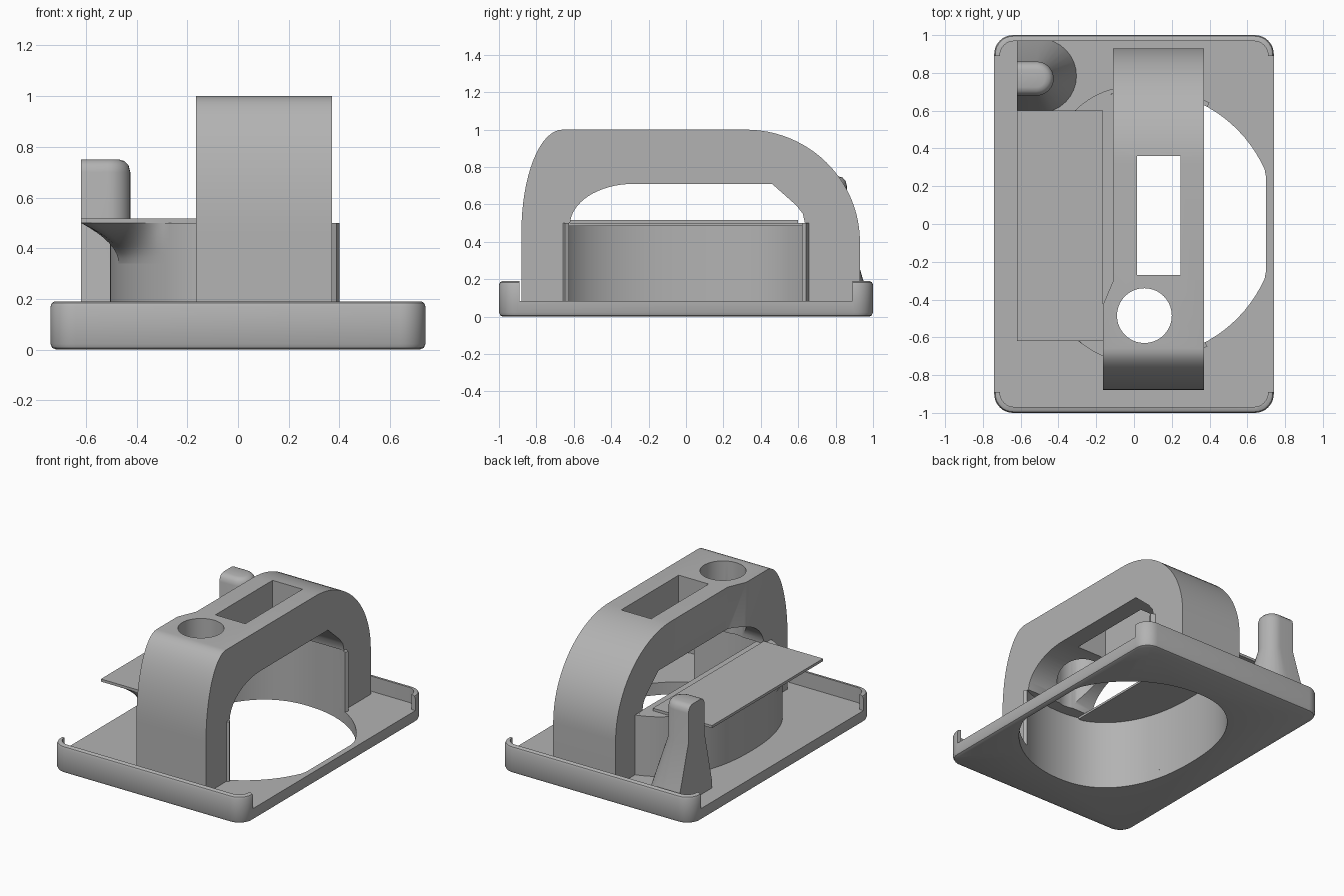
import bpy, bmesh
from math import cos, sin, pi, copysign

if "Cube" in bpy.data.objects:
    bpy.data.objects.remove(bpy.data.objects["Cube"], do_unlink=True)

grey = bpy.data.materials.new("plain grey")
grey.use_nodes = True
COLOUR = (0.45, 0.45, 0.45, 1)
grey.diffuse_color = COLOUR
grey.node_tree.nodes["Principled BSDF"].inputs["Base Color"].default_value = COLOUR


def finish(name, bm):
    bmesh.ops.recalc_face_normals(bm, faces=bm.faces)
    mesh = bpy.data.meshes.new(name)
    bm.to_mesh(mesh)
    bm.free()
    mesh.materials.append(grey)
    obj = bpy.data.objects.new(name, mesh)
    bpy.context.collection.objects.link(obj)
    return obj


def prism(name, outline, low, high, axis="z"):
    """Extrude a flat outline, (x, y) along z or (y, z) along x."""
    place = (lambda p, h: (p[0], p[1], h)) if axis == "z" else (lambda p, h: (h, p[0], p[1]))
    return loft(name, [[place(p, h) for p in outline] for h in (low, high)])


def loft(name, rings, closed=True):
    bm = bmesh.new()
    rows = [[bm.verts.new(p) for p in ring] for ring in rings]
    n = len(rows[0])
    for a, b in zip(rows, rows[1:]):
        for i in range(n if closed else n - 1):
            j = (i + 1) % n
            bm.faces.new((a[i], a[j], b[j], b[i]))
    if closed:
        bm.faces.new(rows[0])
        bm.faces.new(rows[-1])
    return finish(name, bm)


def box(name, x0, x1, y0, y1, z0, z1):
    return prism(name, [(x0, y0), (x1, y0), (x1, y1), (x0, y1)], z0, z1)


def arc(cx, cy, rx, ry, start, end, steps=16):
    angles = [(start + (end - start) * i / steps) * pi / 180 for i in range(steps + 1)]
    return [(cx + rx * cos(a), cy + ry * sin(a)) for a in angles]


def rounded(hx, hy, r):
    pts = []
    for i, (sx, sy) in enumerate(((1, 1), (-1, 1), (-1, -1), (1, -1))):
        pts += arc(sx * (hx - r), sy * (hy - r), r, r, i * 90, i * 90 + 90, 8)
    return pts


def apply(obj, modifier):
    bpy.context.view_layer.objects.active = obj
    bpy.ops.object.modifier_apply(modifier=modifier.name)


def cut(obj, *cutters):
    for cutter in cutters:
        mod = obj.modifiers.new("cut", "BOOLEAN")
        mod.operation, mod.solver, mod.object = "DIFFERENCE", "EXACT", cutter
        apply(obj, mod)


def discard(*objs):
    for obj in objs:
        bpy.data.objects.remove(obj, do_unlink=True)


def opening_point(degrees, grow=0.0):
    """Large opening: round on the right with a flat, squarer on the left."""
    c, s = cos(degrees * pi / 180), sin(degrees * pi / 180)
    if c >= 0:
        r = 0.709 + grow
        return (min(0.044 + r * c, 0.70 + grow), r * s)
    power = 2 / 2.3
    return (0.044 - (0.525 + grow) * abs(c) ** power,
            copysign((0.709 + grow) * abs(s) ** power, s))


# Base tray with rounded corners and a raised rim at both ends
def tray_ring(inset, z):
    return [(x, y, z) for x, y in rounded(0.74 - inset, 1 - inset, 0.1 - inset)]


base = loft("base_tray", [tray_ring(0.022, 0), tray_ring(0.007, 0.007), tray_ring(0, 0.022),
                          tray_ring(0, 0.17), tray_ring(0.006, 0.184), tray_ring(0.016, 0.19)])
recess = prism("recess_cutter", rounded(0.71, 0.968, 0.075), 0.085, 0.4)
side_gap = box("side_cutter", -1, 1, -0.89, 0.89, 0.085, 0.4)
opening = prism("opening_cutter", [opening_point(a) for a in range(0, 360, 4)], -0.1, 0.5)
cut(base, recess, side_gap, opening)
discard(recess, side_gap)

# Arched handle
profile = ([(-0.88, 0.07)] + arc(-0.66, 0.45, 0.22, 0.55, 180, 90)
           + arc(0.32, 0.4, 0.61, 0.6, 90, 0, 24) + [(0.93, 0.07), (0.64, 0.07), (0.64, 0.48),
           (0.625, 0.55), (0.59, 0.595), (0.46, 0.71)]
           + arc(-0.28, 0.49, 0.34, 0.22, 90, 180) + [(-0.62, 0.07)])
handle = prism("handle", profile, -0.165, 0.37, "x")
waist = prism("waist_cutter", [(-0.165, -0.43), (-0.11, -0.30), (-0.11, 1.1),
                               (-0.3, 1.1), (-0.3, -0.43)], -0.1, 1.2)
slot = box("slot_cutter", 0.015, 0.245, -0.27, 0.36, 0.3, 1.2)
bore = prism("bore_cutter", arc(0.055, -0.485, 0.145, 0.145, 0, 354.375, 63), 0, 1.2)
cut(handle, waist, slot, bore, opening)
discard(waist, slot, bore, opening)

# Curved wall standing around the left of the opening
sweep = range(61, 300, 3)
inner = [opening_point(a) for a in sweep]
outer = [opening_point(a, 0.025) for a in sweep]
wall = prism("curved_wall", outer + inner[::-1], 0.06, 0.5)

# Lid inside the wall, and the flat shelf on it
lid_points = [p for p in inner if p[0] < -0.11]
lid = prism("wall_lid", [(-0.105, lid_points[0][1])] + lid_points
            + [(-0.105, lid_points[-1][1])], 0.485, 0.5)
shelf = box("shelf", -0.62, -0.165, -0.62, 0.6, 0.5, 0.518)

# Concave web under the front of the shelf
foot = [p for p in outer if p[0] < -0.14 and p[1] < -0.3]


def shelf_edge(p):
    dx, dy = p[0] + 0.165, p[1]
    scale = max(1, min(0.455 / max(abs(dx), 0.001), 0.62 / abs(dy)))
    return (-0.165 + dx * scale, dy * scale)


rings = []
for step in range(9):
    t = step / 8
    rings.append([(x + (shelf_edge((x, y))[0] - x) * t ** 2,
                   y + (shelf_edge((x, y))[1] - y) * t ** 2,
                   0.34 + 0.16 * t) for x, y in foot])
web = loft("shelf_web", rings, closed=False)


# Corner post, flat on the right and round on the left, flaring at the foot
def post_ring(radius, reach, z, yc=0.77):
    pts = arc(reach - radius, yc, radius, radius, -90, 90)
    return [(x, y, z) for x, y in [(-0.62, yc - radius)] + pts + [(-0.62, yc + radius)]]


post = loft("corner_post", [post_ring(0.2, -0.30, 0.07, 0.785), post_ring(0.09, -0.425, 0.49),
                            post_ring(0.09, -0.425, 0.70), post_ring(0.083, -0.432, 0.727),
                            post_ring(0.067, -0.448, 0.744), post_ring(0.045, -0.47, 0.75)])
trim = box("post_trim_cutter", -0.7, -0.2, 0.4, 0.6, 0, 1)
cut(post, trim)
discard(trim)

# Smooth the curved faces and keep the edges sharp
bpy.ops.object.select_all(action="DESELECT")
for part in (base, handle, wall, lid, shelf, web, post):
    part.select_set(True)
bpy.context.view_layer.objects.active = base
bpy.ops.object.shade_smooth_by_angle(angle=0.6)
